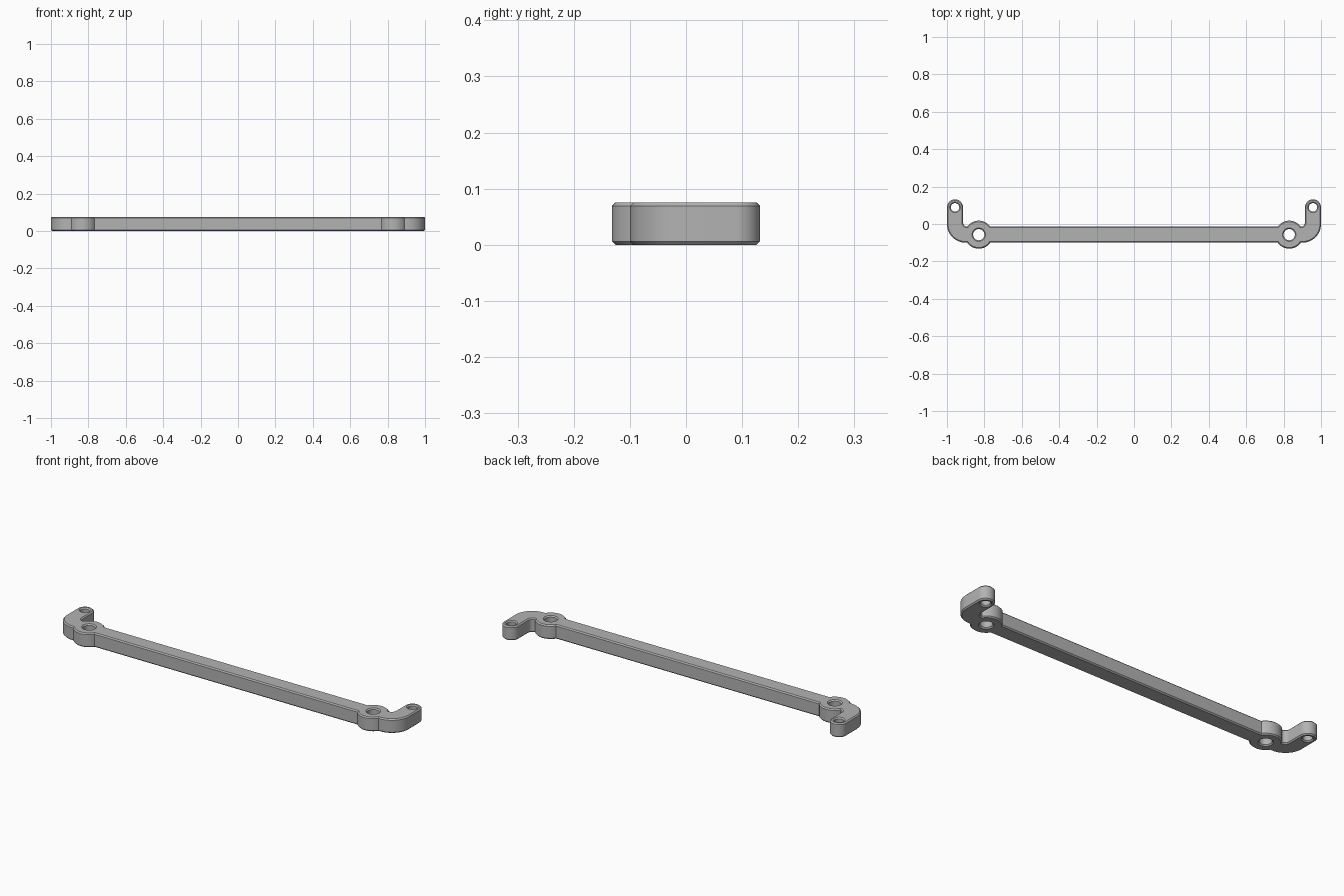
import bpy
import math

if "Cube" in bpy.data.objects:
    bpy.data.objects.remove(bpy.data.objects["Cube"], do_unlink=True)

HEIGHT, CHAMFER = 0.075, 0.006
BOSS, BOSS_R, BOSS_HOLE = (0.83, -0.057), 0.075, 0.03
TIP, TIP_R, TIP_HOLE = (0.957, 0.089), 0.043, 0.0225
CORNER_R = 0.1


def arc(centre, radius, start, end, steps):
    """Points on an arc, angles in degrees."""
    angles = [math.radians(start + (end - start) * i / steps) for i in range(steps + 1)]
    return [(centre[0] + radius * math.cos(a), centre[1] + radius * math.sin(a)) for a in angles]


def mirrored(points):
    return [(-x, y) for x, y in reversed(points)]


# Outline of the +x half: boss underside, outer corner, arm tip, inner fillet, boss top
boss_bottom = arc(BOSS, BOSS_R, -145, -35, 24)
boss_top = arc(BOSS, BOSS_R, 35, 145, 24)
corner = arc((1 - CORNER_R, boss_bottom[0][1] + CORNER_R), CORNER_R, -90, 0, 20)
tip = arc(TIP, TIP_R, 0, 180, 32)
fillet_r = TIP[0] - TIP_R - boss_top[0][0]
fillet = arc((boss_top[0][0], boss_top[0][1] + fillet_r), fillet_r, 0, -90, 10)[:-1]
half = boss_bottom + corner + tip + fillet + boss_top
loops = [half + mirrored(half)]

# Screw holes, one through each boss and each arm tip
for centre, radius in ((BOSS, BOSS_HOLE), (TIP, TIP_HOLE)):
    hole = arc(centre, radius, 0, 360, 40)[:-1]
    loops += [hole, mirrored(hole)]

# Filled flat curve, extruded with a single-step chamfer
curve = bpy.data.curves.new("bracket_profile", "CURVE")
curve.dimensions = "2D"
curve.fill_mode = "BOTH"
curve.extrude = HEIGHT / 2 - CHAMFER
curve.bevel_depth = CHAMFER
curve.bevel_resolution = 0
curve.offset = -CHAMFER
for loop in loops:
    spline = curve.splines.new("POLY")
    spline.points.add(len(loop) - 1)
    for point, (x, y) in zip(spline.points, loop):
        point.co = (x, y, 0, 1)
    spline.use_cyclic_u = True

bracket = bpy.data.objects.new("mounting_bracket", curve)
bracket.location.z = HEIGHT / 2
bpy.context.collection.objects.link(bracket)

# Convert to a clean welded mesh
bpy.ops.object.select_all(action="DESELECT")
bracket.select_set(True)
bpy.context.view_layer.objects.active = bracket
bpy.ops.object.convert(target="MESH")
bracket = bpy.context.object
bpy.ops.object.mode_set(mode="EDIT")
bpy.ops.mesh.select_all(action="SELECT")
bpy.ops.mesh.remove_doubles(threshold=0.00005)
bpy.ops.mesh.normals_make_consistent(inside=False)
bpy.ops.object.mode_set(mode="OBJECT")
bpy.ops.object.shade_smooth_by_angle(angle=math.radians(30))

# Plain grey finish
grey = bpy.data.materials.new("plain_grey")
grey.use_nodes = True
colour = (0.45, 0.45, 0.45, 1)
grey.diffuse_color = colour
grey.node_tree.nodes["Principled BSDF"].inputs["Base Color"].default_value = colour
bracket.data.materials.clear()
bracket.data.materials.append(grey)
